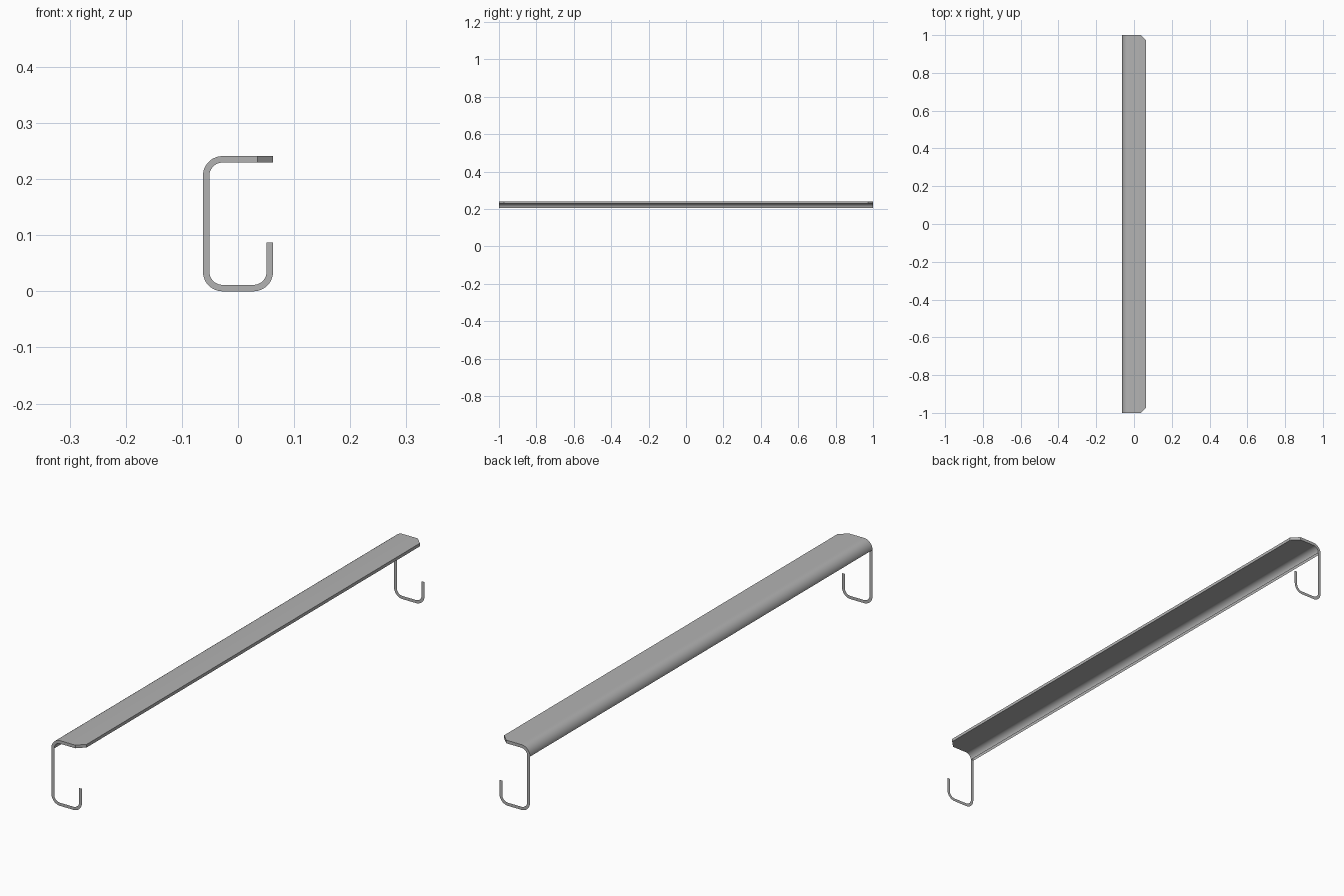
import bpy, bmesh, math

if "Cube" in bpy.data.objects:
    bpy.data.objects.remove(bpy.data.objects["Cube"])

HALF_W, HEIGHT, HALF_L = 0.0625, 0.241, 1.0
T, R, CHAMFER, LIP = 0.0115, 0.035, 0.0275, 0.087
STEPS = 12

steel = bpy.data.materials.new("grey steel")
steel.use_nodes = True
colour = (0.45, 0.45, 0.45, 1)
steel.diffuse_color = colour
steel.node_tree.nodes["Principled BSDF"].inputs["Base Color"].default_value = colour


def bend(cx, cz, start):
    """Quarter turn as (outer, inner) pairs of x, z points."""
    pairs = []
    for i in range(STEPS + 1):
        a = math.radians(start + 90 * i / STEPS)
        pairs.append([(cx + r * math.cos(a), cz + r * math.sin(a)) for r in (R, R - T)])
    return pairs


def flat(x):
    return [(x, HEIGHT), (x, HEIGHT - T)]


def make_object(name, build):
    bm = bmesh.new()
    build(bm)
    bmesh.ops.remove_doubles(bm, verts=bm.verts, dist=0.00001)
    mesh = bpy.data.meshes.new(name)
    bm.to_mesh(mesh)
    bm.free()
    mesh.materials.append(steel)
    obj = bpy.data.objects.new(name, mesh)
    bpy.context.collection.objects.link(obj)
    bpy.ops.object.select_all(action="DESELECT")
    obj.select_set(True)
    bpy.context.view_layer.objects.active = obj
    bpy.ops.object.shade_smooth_by_angle(angle=math.radians(30))
    return obj


def quad(bm, points):
    bm.faces.new([bm.verts.new(p) for p in points])


# Section from the front lip of the shelf, round the back and up the hook tip
inset = HALF_W - R
shelf = [flat(HALF_W), flat(HALF_W - CHAMFER)] + bend(-inset, HEIGHT - R, 90)
hook = shelf[1:] + bend(-inset, R, 180) + bend(inset, R, 270)
hook.append([(HALF_W, LIP), (HALF_W - T, LIP)])


def build_shelf(bm):
    def at(i, side, end):
        x, z = shelf[i][side]
        return (x, end * (HALF_L - CHAMFER if i == 0 else HALF_L), z)

    # Outer and inner skins
    for i in range(len(shelf) - 1):
        quad(bm, [at(i, 0, -1), at(i, 0, 1), at(i + 1, 0, 1), at(i + 1, 0, -1)])
        quad(bm, [at(i, 1, 1), at(i, 1, -1), at(i + 1, 1, -1), at(i + 1, 1, 1)])
    # Front edge and clipped corners
    quad(bm, [at(0, 0, 1), at(0, 0, -1), at(0, 1, -1), at(0, 1, 1)])
    quad(bm, [at(0, 0, -1), at(1, 0, -1), at(1, 1, -1), at(0, 1, -1)])
    quad(bm, [at(1, 0, 1), at(0, 0, 1), at(0, 1, 1), at(1, 1, 1)])


def hook_builder(end):
    def build(bm):
        for (o1, i1), (o2, i2) in zip(hook, hook[1:]):
            points = [(x, end * HALF_L, z) for x, z in (o1, o2, i2, i1)]
            quad(bm, points if end < 0 else points[::-1])
    return build


make_object("shelf", build_shelf)

# Paper-thin end hooks
make_object("front_hook", hook_builder(-1))
make_object("back_hook", hook_builder(1))
